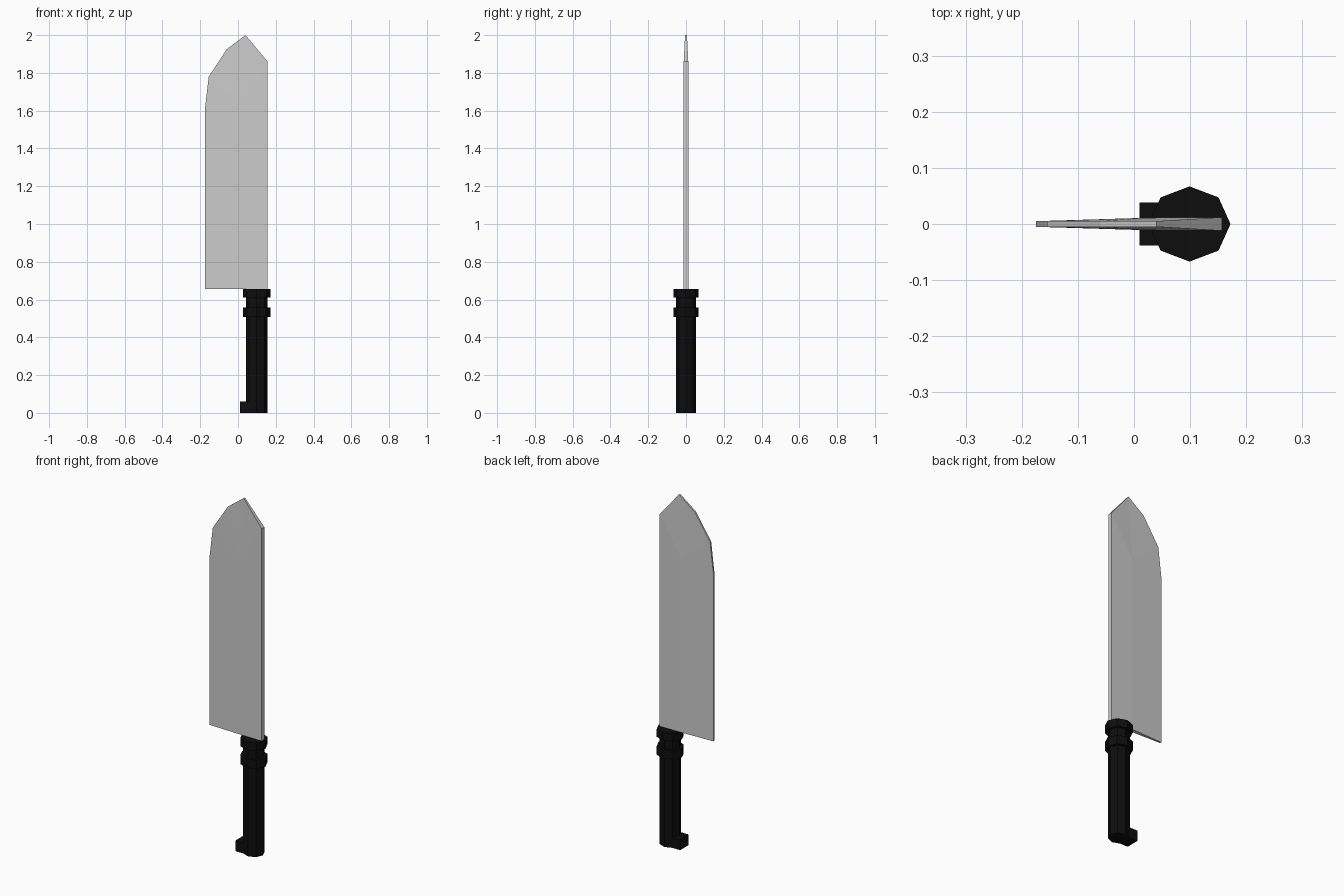
import bpy, bmesh, math

if "Cube" in bpy.data.objects:
    bpy.data.objects.remove(bpy.data.objects["Cube"])

black = bpy.data.materials.new("black_grip")
black.diffuse_color = (0.004, 0.004, 0.004, 1)
black.use_nodes = True
black.node_tree.nodes["Principled BSDF"].inputs["Base Color"].default_value = black.diffuse_color


def finish(name, bm, mat=None):
    bmesh.ops.recalc_face_normals(bm, faces=bm.faces)
    mesh = bpy.data.meshes.new(name)
    bm.to_mesh(mesh)
    bm.free()
    obj = bpy.data.objects.new(name, mesh)
    bpy.context.collection.objects.link(obj)
    if mat:
        mesh.materials.append(mat)
    return obj


def prism(name, points, z0, z1):
    """Extrude an (x, y) outline from z0 to z1."""
    bm = bmesh.new()
    face = bm.faces.new([bm.verts.new((x, y, z0)) for x, y in points])
    new = bmesh.ops.extrude_face_region(bm, geom=[face])["geom"]
    verts = [v for v in new if isinstance(v, bmesh.types.BMVert)]
    bmesh.ops.translate(bm, verts=verts, vec=(0, 0, z1 - z0))
    return finish(name, bm, black)


def octagon(rx, ry, cx=0.099):
    return [(cx + rx * math.cos(i * math.pi / 4), ry * math.sin(i * math.pi / 4))
            for i in range(8)]


# Handle with two collars
prism("handle", octagon(0.057, 0.053), 0, 0.612)
prism("lower_collar", octagon(0.073, 0.067), 0.508, 0.558)
prism("upper_collar", octagon(0.073, 0.067), 0.61, 0.655)

# Finger hook at the butt of the handle
prism("butt_hook", [(0.01, -0.038), (0.06, -0.038), (0.06, 0.038), (0.01, 0.038)], 0, 0.06)

# Blade: outline as (x, half thickness, z), thin at the cutting edge
outline = [(0.157, 0.012, 0.655), (0.157, 0.012, 1.86), (0.04, 0.005, 2.0),
           (-0.06, 0.005, 1.925), (-0.155, 0.005, 1.78), (-0.175, 0.005, 1.61),
           (-0.175, 0.005, 0.655), (0.02, 0.011, 0.655)]
ridge_top = (0.02, 0.011, 1.64)
bm = bmesh.new()
sides = []
for s in (-1, 1):
    rim = [bm.verts.new((x, s * t, z)) for x, t, z in outline]
    top = bm.verts.new((ridge_top[0], s * ridge_top[1], ridge_top[2]))
    bm.faces.new((rim[7], rim[0], rim[1], top))   # thick back
    bm.faces.new((rim[7], top, rim[5], rim[6]))   # ground bevel
    for i in range(1, 5):                         # tip facets
        bm.faces.new((top, rim[i], rim[i + 1]))
    sides.append(rim)
a, b = sides
for i in range(8):
    j = (i + 1) % 8
    bm.faces.new((a[i], a[j], b[j], b[i]))
finish("blade", bm)
